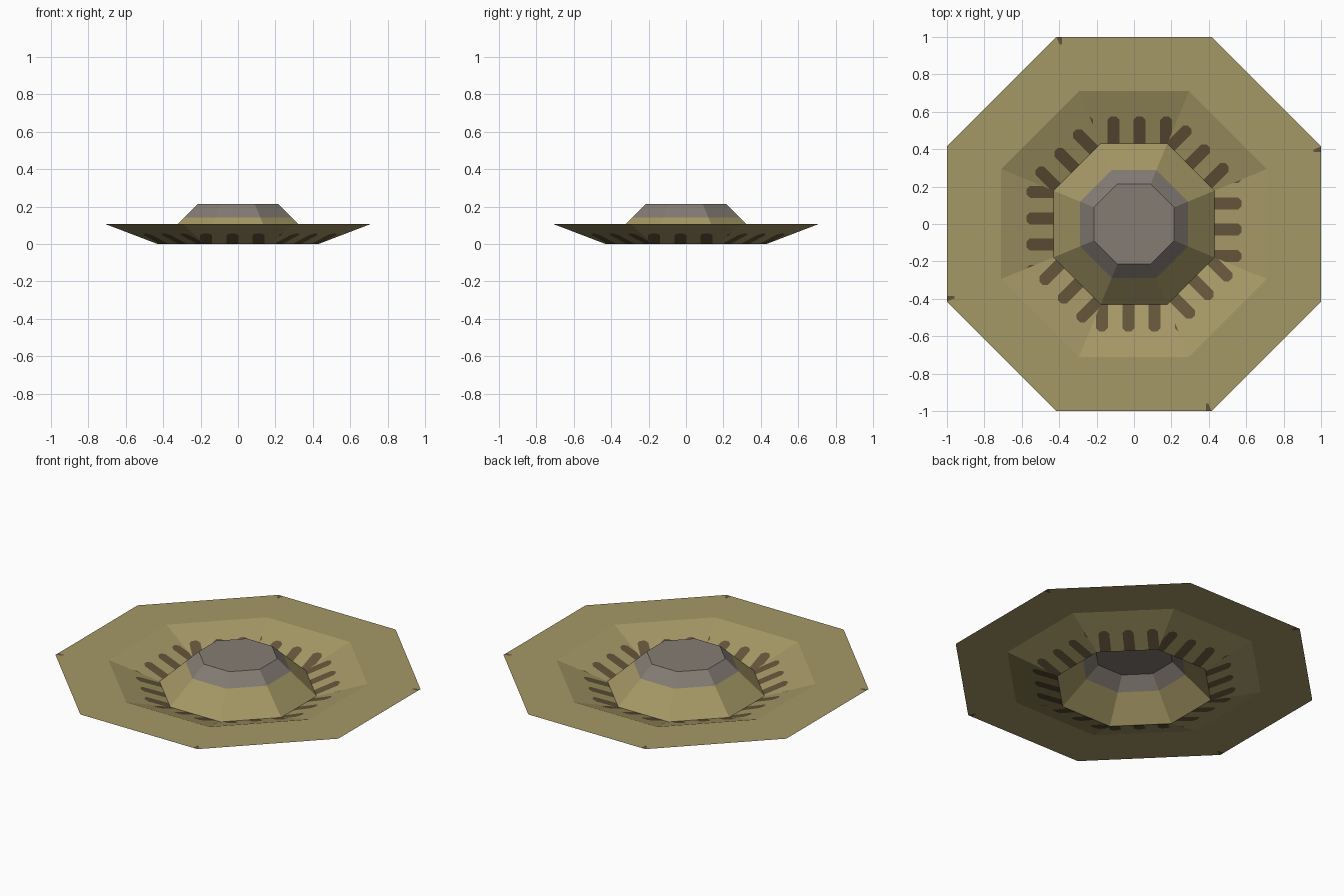
import bpy, bmesh, math
from mathutils import Matrix, Vector

if "Cube" in bpy.data.objects:
    bpy.data.objects.remove(bpy.data.objects["Cube"])

TAN8 = math.tan(math.pi / 8)


def material(name, rgb):
    m = bpy.data.materials.new(name)
    m.diffuse_color = (*rgb, 1)
    m.use_nodes = True
    m.node_tree.nodes["Principled BSDF"].inputs["Base Color"].default_value = m.diffuse_color
    return m


tan = material("tan", (0.376, 0.314, 0.133))
grey = material("warm grey", (0.231, 0.202, 0.175))
brown = material("dark brown", (0.127, 0.089, 0.042))


def finish(bm, name, mats):
    bmesh.ops.remove_doubles(bm, verts=bm.verts, dist=0.0001)
    bm.normal_update()
    for f in bm.faces:
        if f.normal.z < 0:
            f.normal_flip()
    me = bpy.data.meshes.new(name)
    bm.to_mesh(me)
    bm.free()
    for m in mats:
        me.materials.append(m)
    ob = bpy.data.objects.new(name, me)
    bpy.context.collection.objects.link(ob)
    return ob


def cut(bm, faces, co, no):
    """Split the given faces along a plane."""
    faces = list(faces)
    geom = faces + list({e for f in faces for e in f.edges}) \
        + list({v for f in faces for v in f.verts})
    bmesh.ops.bisect_plane(bm, geom=geom, plane_co=co, plane_no=no, dist=1e-5)


def panel(r0, z0, r1, z1):
    """One side of an octagonal ring, facing +y."""
    bm = bmesh.new()
    bm.faces.new([bm.verts.new(p) for p in (
        (-r0 * TAN8, r0, z0), (r0 * TAN8, r0, z0),
        (r1 * TAN8, r1, z1), (-r1 * TAN8, r1, z1))])
    return bm


def ring_object(name, make_panel, mats):
    """Eight panels turned around the centre."""
    bm = bmesh.new()
    for k in range(8):
        p = make_panel(k)
        p.transform(Matrix.Rotation(-k * math.pi / 4, 4, 'Z'))
        me = bpy.data.meshes.new("part")
        p.to_mesh(me)
        p.free()
        bm.from_mesh(me)
        bpy.data.meshes.remove(me)
    return finish(bm, name, mats)


# sloped bowl with painted vent slots
HALF, TIP, CH = 0.032, 0.575, 0.018


def bowl_panel(k):
    bm = panel(0.43, 0, 0.71, 0.107)
    slots = (0.127, -0.014, -0.155) if k % 2 else (-0.25, -0.11, 0.03, 0.172)
    cut(bm, bm.faces, (0, TIP, 0), (0, 1, 0))
    for s in slots:
        for side in (-1, 1):
            cut(bm, bm.faces, (s + side * HALF, 0, 0), (1, 0, 0))

    def slot_of(f):
        c = f.calc_center_median()
        return next((s for s in slots if abs(c.x - s) < HALF and c.y < TIP), None)

    for s in slots:
        for side in (-1, 1):   # bevelled slot ends
            cut(bm, [f for f in bm.faces if slot_of(f) == s],
                (s + side * HALF, TIP - CH, 0), (side, 1, 0))
    for f in bm.faces:
        s = slot_of(f)
        if s is not None:
            c = f.calc_center_median()
            f.material_index = int(abs(c.x - s) + c.y < HALF + TIP - CH)
    return bm


ring_object("vented_bowl", bowl_panel, [tan, brown])


# flat brim with small dark marks at alternate corners
def brim_panel(k):
    bm = panel(0.71, 0.107, 1, 0.107)
    if k % 2 == 0:
        cut(bm, bm.faces, (0, 0.96, 0), (0, 1, 0))
        cut(bm, bm.faces, (-0.385, 0, 0), (1, 0, 0))
        for f in bm.faces:
            c = f.calc_center_median()
            f.material_index = int(c.x < -0.385 and c.y > 0.96)
    return bm


ring_object("brim", brim_panel, [tan, brown])


# central raised dome: tan foot, grey crown
def dome_panel(k):
    bm = panel(0.43, 0, 0.215, 0.215)
    cut(bm, bm.faces, (0, 0, 0.142), (0, 0, 1))
    bm.faces.new([bm.verts.new(p) for p in (
        (-0.215 * TAN8, 0.215, 0.215), (0, 0, 0.215), (0.215 * TAN8, 0.215, 0.215))])
    for f in bm.faces:
        f.material_index = int(f.calc_center_median().z > 0.142)
    return bm


ring_object("dome", dome_panel, [tan, grey])
